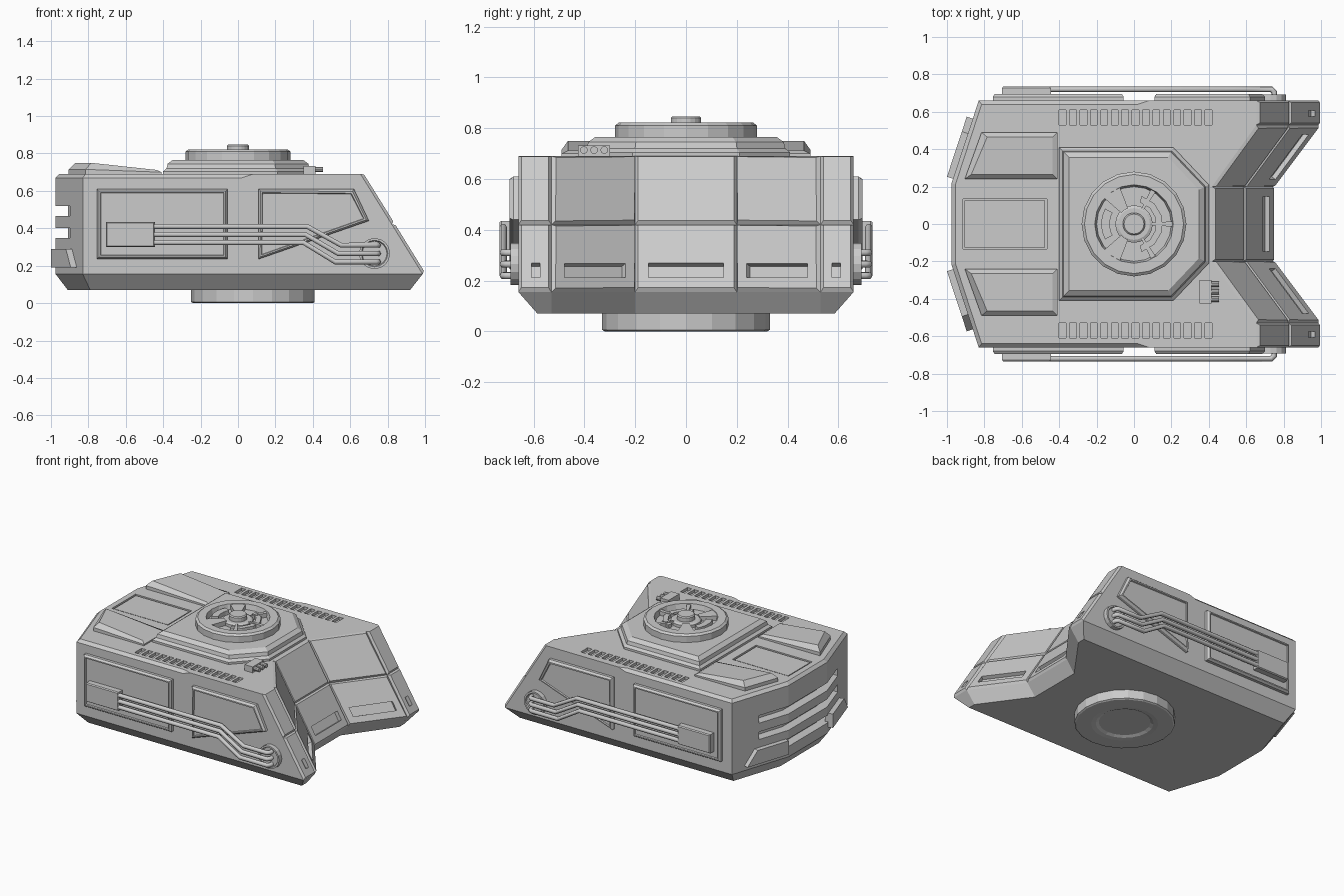
import bpy, bmesh, math
from mathutils import Vector as V

if "Cube" in bpy.data.objects:
    bpy.data.objects.remove(bpy.data.objects["Cube"])

def finish(name, bm):
    bmesh.ops.recalc_face_normals(bm, faces=bm.faces[:])
    me = bpy.data.meshes.new(name)
    bm.to_mesh(me)
    bm.free()
    ob = bpy.data.objects.new(name, me)
    bpy.context.collection.objects.link(ob)
    return ob

def loft(bm, rings, cap=True):
    vs = [[bm.verts.new(p) for p in r] for r in rings]
    n = len(vs[0])
    for a, b in zip(vs, vs[1:]):
        for i in range(n):
            bm.faces.new((a[i], a[(i + 1) % n], b[(i + 1) % n], b[i]))
    if cap:
        bm.faces.new(vs[0][::-1])
        return bm.faces.new(vs[-1])

def prism(bm, pts, n, lo, hi, chamfer=0, recess=0):
    """Extrude a flat outline along n, with optional chamfered rim and recessed cap."""
    n = V(n).normalized()
    top = loft(bm, [[V(p) + n * d for p in pts] for d in (lo, hi - chamfer)])
    bmesh.ops.recalc_face_normals(bm, faces=bm.faces[:])
    for t, d in ((chamfer, chamfer), (recess, 0), (recess * .4, -recess * .7)):
        if t:
            bmesh.ops.inset_region(bm, faces=[top], thickness=t, depth=d)

def part(name, *args, **kw):
    bm = bmesh.new()
    prism(bm, *args, **kw)
    return finish(name, bm)

def rect(x0, x1, y0, y1, z):
    return [(x0, y0, z), (x1, y0, z), (x1, y1, z), (x0, y1, z)]

def lathe(name, prof, seg, cx=0):
    bm = bmesh.new()
    rings = [[(cx + r * math.cos(2 * math.pi * i / seg), r * math.sin(2 * math.pi * i / seg), z)
              for i in range(seg)] for r, z in prof]
    loft(bm, rings)
    return finish(name, bm)

def disc(c, r, axis, seg=16):
    out = []
    for i in range(seg):
        a = 2 * math.pi * i / seg
        u, w = r * math.cos(a), r * math.sin(a)
        out.append((c[0], c[1] + u, c[2] + w) if axis == 'x' else (c[0] + u, c[1], c[2] + w))
    return out

# Hull: stacked plan outlines, half outline mirrored across y
def outline(z, back, side, front, zf=None, inset=0):
    zf = zf or z
    b, c = back
    w, f, m = side, front[0], front[1]
    half = [(b, -.22 + inset / 2, z), (c, -w, z), (.02, -w, z),
            (.08, -w - inset, zf), (f, -w - inset, zf), (f, -.53, zf), (m, -.2, zf)]
    return half + [(x, -y, q) for x, y, q in reversed(half)]

low = outline(.155, (-.975, -.83), .66, (.987, .742))
mid = outline(.42, (-.975, -.83), .66, (.823, .581))
bm = bmesh.new()
loft(bm, [outline(.07, (-.91, -.79), .585, (.92, .68)), low, mid,
          outline(.67, (-.975, -.83), .66, (.655, .417), .69),
          outline(.69, (-.955, -.815), .64, (.655, .417), inset=.02)])
bmesh.ops.remove_doubles(bm, verts=bm.verts[:], dist=.0005)
bmesh.ops.recalc_face_normals(bm, faces=bm.faces[:])
# Raised bow panels with seams between them
bow = [f for f in bm.faces if f.normal.x > .3 and f.calc_center_median().z > .16]
bmesh.ops.inset_individual(bm, faces=bow, thickness=.016, depth=.015)
hull = finish("hull", bm)

# Cutters: bow slots, rear slots, deck vents and deck hatch
cut = bmesh.new()
spans = {4: (.4, .65), 5: (.13, .86), 6: (.13, .87), 7: (.14, .87), 8: (.35, .6)}
for i, (u0, u1) in spans.items():
    a, b, c, d = V(low[i]), V(low[i + 1]), V(mid[i + 1]), V(mid[i])
    n = (b - a).cross(d - a)
    pts = [a.lerp(b, u).lerp(d.lerp(c, u), v) for u, v in ((u0, .19), (u1, .19), (u1, .4), (u0, .4))]
    prism(cut, pts, n, -.012, .04)
band = [(-.83, .45), (-.91, .2), (-.91, -.2), (-.83, -.45),
        (-.96, -.45), (-1.05, -.22), (-1.05, .22), (-.96, .45)]
for z in (.23, .347, .465):
    prism(cut, [(x, y, z) for x, y in band], (0, 0, 1), 0, .055)
for s in (-1, 1):
    for i in range(15):
        x = -.4 + i * .0557
        prism(cut, rect(x, x + .036, s * .53, s * .61, .69), (0, 0, 1), -.02, .02)
prism(cut, rect(-.915, -.465, -.135, .135, .69), (0, 0, 1), -.015, .02)
cutter = finish("hull_cutter", cut)
cutter.hide_render = True
mod = hull.modifiers.new("slots", 'BOOLEAN')
mod.object, mod.operation, mod.solver = cutter, 'DIFFERENCE', 'EXACT'
bpy.context.view_layer.objects.active = hull
bpy.ops.object.modifier_apply(modifier=mod.name)
bpy.data.objects.remove(cutter)
part("hatch_cover", rect(-.905, -.475, -.125, .125, .67), (0, 0, 1), 0, .016)

# Mirrored side parts
for s, tag in ((-1, "front"), (1, "rear")):
    out = (0, s, 0)
    P = lambda pts, y=.655: [(x, s * y, z) for x, z in pts]
    part("side_panel_back_" + tag, P([(-.755, .235), (-.055, .235), (-.055, .61), (-.755, .61)]),
         out, 0, .04, chamfer=.015, recess=.012)
    part("side_panel_bow_" + tag, P([(.11, .235), (.70, .44), (.62, .61), (.11, .61)]),
         out, 0, .04, chamfer=.015, recess=.012)
    part("pipe_box_" + tag, P([(-.705, .30), (-.445, .30), (-.445, .435), (-.705, .435)]),
         out, 0, .08, chamfer=.008)
    part("pipe_socket_" + tag, disc((.73, s * .65, .265), .083, 'y'), out, 0, .042, recess=.012)
    # Pipes
    for i in range(3):
        z0, z1 = .41 - .043 * i, .31 - .045 * i
        path = [(-.48, .72, z0), (.37 - .01 * i, .72, z0), (.55 - .015 * i, .72, z1),
                (.735, .72, z1), (.75, .705, z1), (.75, .66, z1)]
        cu = bpy.data.curves.new("pipe", 'CURVE')
        cu.dimensions, cu.bevel_depth, cu.bevel_resolution = '3D', .015, 1
        cu.use_fill_caps = True
        sp = cu.splines.new('POLY')
        sp.points.add(len(path) - 1)
        for p, (x, y, z) in zip(sp.points, path):
            p.co = (x, s * y, z, 1)
        bpy.context.collection.objects.link(bpy.data.objects.new(f"pipe_{tag}_{i}", cu))
    # Rear armour plate on the angled facet
    e = lambda u, z: (-.975 + .145 * u, s * (.22 + .44 * u), z)
    part("rear_plate_" + tag, [e(.05, .19), e(.78, .19), e(.6, .29), e(.05, .29)],
         (-.95, s * .31, 0), -.02, .034)
    # Sloped deck block
    bm = bmesh.new()
    plan = [(-.905, .24), (-.815, .49), (-.41, .49), (-.41, .24)]
    lid = [(-.87, .265, .75), (-.785, .465, .75), (-.435, .465, .712), (-.435, .265, .712)]
    loft(bm, [[(x, s * y, .68) for x, y in plan],
              [(x, s * y, z) for (x, y), z in zip(plan, (.715, .715, .7, .7))],
              [(x, s * y, z) for x, y, z in lid]])
    finish("deck_block_" + tag, bm)

# Turret base
base = [(-.4, -.41), (.21, -.41), (.4, -.21), (.4, .21), (.21, .41), (-.4, .41)]
bm = bmesh.new()
loft(bm, [[(x * k, y * k, z) for x, y in base]
          for k, z in ((1, .68), (1, .705), (.955, .72), (.94, .745), (.87, .766))])
finish("turret_base", bm)

# Turret ring, hub and spokes
lathe("turret_ring", [(.28, .755), (.28, .81), (.265, .822), (.21, .822), (.2, .785), (.02, .785)], 20)
lathe("turret_hub", [(.1, .78), (.1, .805), (.085, .812), (.06, .812), (.06, .84), (.053, .847), (.01, .847)], 20)

def sector(name, r0, r1, a0, a1, z0, z1):
    ang = [math.radians(a0 + (a1 - a0) * i / 5) for i in range(6)]
    pts = [(r1 * math.cos(a), r1 * math.sin(a), z0) for a in ang]
    pts += [(r0 * math.cos(a), r0 * math.sin(a), z0) for a in reversed(ang)]
    part(name, pts, (0, 0, 1), 0, z1 - z0)

for i, a in enumerate((125, 235)):
    sector(f"turret_arm_{i}", .09, .21, a - 14, a + 14, .78, .818)
sector("turret_arc_back", .13, .175, 152, 208, .78, .815)
sector("turret_arc_bow", .12, .155, -75, 75, .78, .81)
for i, a in enumerate((-60, 0, 60)):
    sector(f"turret_spoke_{i}", .09, .205, a - 4, a + 4, .78, .815)

# Deck sensor with three lenses
part("sensor_box", rect(.35, .415, -.425, -.3, .68), (0, 0, 1), 0, .053)
for i in range(3):
    part(f"sensor_lens_{i}", disc((.41, -.402 + .04 * i, .714), .015, 'x', 10), (1, 0, 0), 0, .045)

# Round foot under the hull
lathe("foot", [(.02, .014), (.17, .014), (.19, .004), (.22, 0), (.32, 0), (.33, .006), (.33, .08)], 20, .08)
